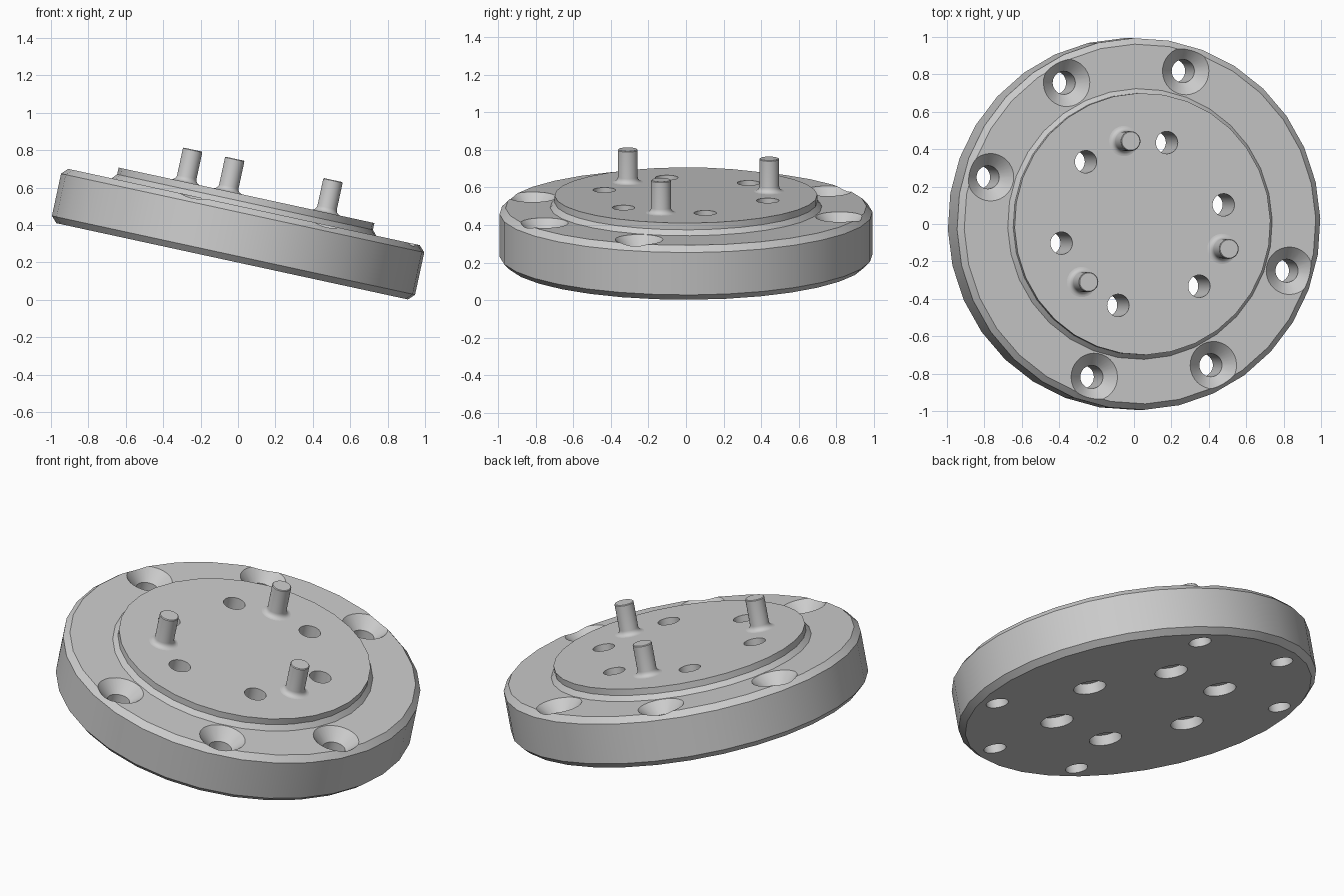
import bpy, bmesh
from math import sin, cos, pi, radians
from mathutils import Matrix, Vector

old = bpy.data.objects.get("Cube")
if old:
    bpy.data.objects.remove(old, do_unlink=True)

# Single plain metal colour
grey = bpy.data.materials.new("grey metal")
grey.use_nodes = True
colour = (0.6, 0.6, 0.6, 1)
grey.diffuse_color = colour
grey.node_tree.nodes["Principled BSDF"].inputs["Base Color"].default_value = colour

PHASE = radians(13)          # first hole direction
TILT = Matrix.Translation((-0.031, 0, 0.206)) @ Matrix.Rotation(radians(12.24), 4, 'Y')


def lathe(bm, profile, sides, centre=(0, 0), phase=0):
    """Closed solid turned from (radius, height) points, listed bottom to top."""
    rings = []
    for r, z in profile:
        rings.append([bm.verts.new((centre[0] + r * cos(phase + 2 * pi * i / sides),
                                    centre[1] + r * sin(phase + 2 * pi * i / sides), z))
                      for i in range(sides)])
    for low, high in zip(rings, rings[1:]):
        for i in range(sides):
            j = (i + 1) % sides
            bm.faces.new((low[i], low[j], high[j], high[i]))
    bm.faces.new(rings[0][::-1])
    bm.faces.new(rings[-1])


def make(name, bm):
    mesh = bpy.data.meshes.new(name)
    bm.to_mesh(mesh)
    bm.free()
    mesh.materials.append(grey)
    obj = bpy.data.objects.new(name, mesh)
    bpy.context.collection.objects.link(obj)
    obj.matrix_world = TILT
    return obj


def smooth(obj):
    obj.data.shade_smooth()
    obj.data.set_sharp_from_angle(angle=radians(30))


def on_circle(radius, degrees):
    a = PHASE + radians(degrees)
    return radius * cos(a), radius * sin(a)


# Chamfered disc with a raised hub on a sloped foot
THICK, HUB_TOP = 0.297, 0.361
bm = bmesh.new()
lathe(bm, [(0.962, 0), (0.994, 0.033), (0.994, THICK - 0.033), (0.962, THICK),
           (0.724, THICK), (0.70, THICK + 0.027), (0.70, HUB_TOP)], 32, phase=PHASE)
flange = make("flange_disc", bm)

# Hole cutters: countersunk rim holes and hub holes counterbored from below
bm = bmesh.new()
for angle in (60, 105, 150, 240, 285, 330):
    lathe(bm, [(0.062, -0.1), (0.062, THICK - 0.066), (0.127, THICK), (0.127, 0.5)],
          32, on_circle(0.855, angle), PHASE)
for k in range(6):
    lathe(bm, [(0.09, -0.1), (0.09, 0.06), (0.06, 0.06), (0.06, 0.5)],
          32, on_circle(0.455, 60 * k), PHASE)
cutter = make("hole_cutters", bm)
cutter.hide_render = True

cut = flange.modifiers.new("holes", 'BOOLEAN')
cut.operation = 'DIFFERENCE'
cut.solver = 'EXACT'
cut.object = cutter
bpy.context.view_layer.update()
graph = bpy.context.evaluated_depsgraph_get()
drilled = bpy.data.meshes.new_from_object(flange.evaluated_get(graph))
flange.modifiers.clear()
flange.data = drilled
bpy.data.objects.remove(cutter, do_unlink=True)
smooth(flange)

# Three locating pins with filleted feet
FILLET, PIN = 0.028, 0.053
for k, angle in enumerate((90, 210, 330)):
    foot = [(PIN + FILLET * (1 - sin(t)), HUB_TOP + FILLET * (1 - cos(t)))
            for t in (pi / 2 * s / 5 for s in range(6))]
    profile = [(PIN + FILLET, HUB_TOP - 0.02)] + foot + [(PIN, 0.535), (PIN - 0.004, 0.539)]
    bm = bmesh.new()
    lathe(bm, profile, 32, on_circle(0.455, angle), PHASE)
    smooth(make(f"locating_pin_{k + 1}", bm))
